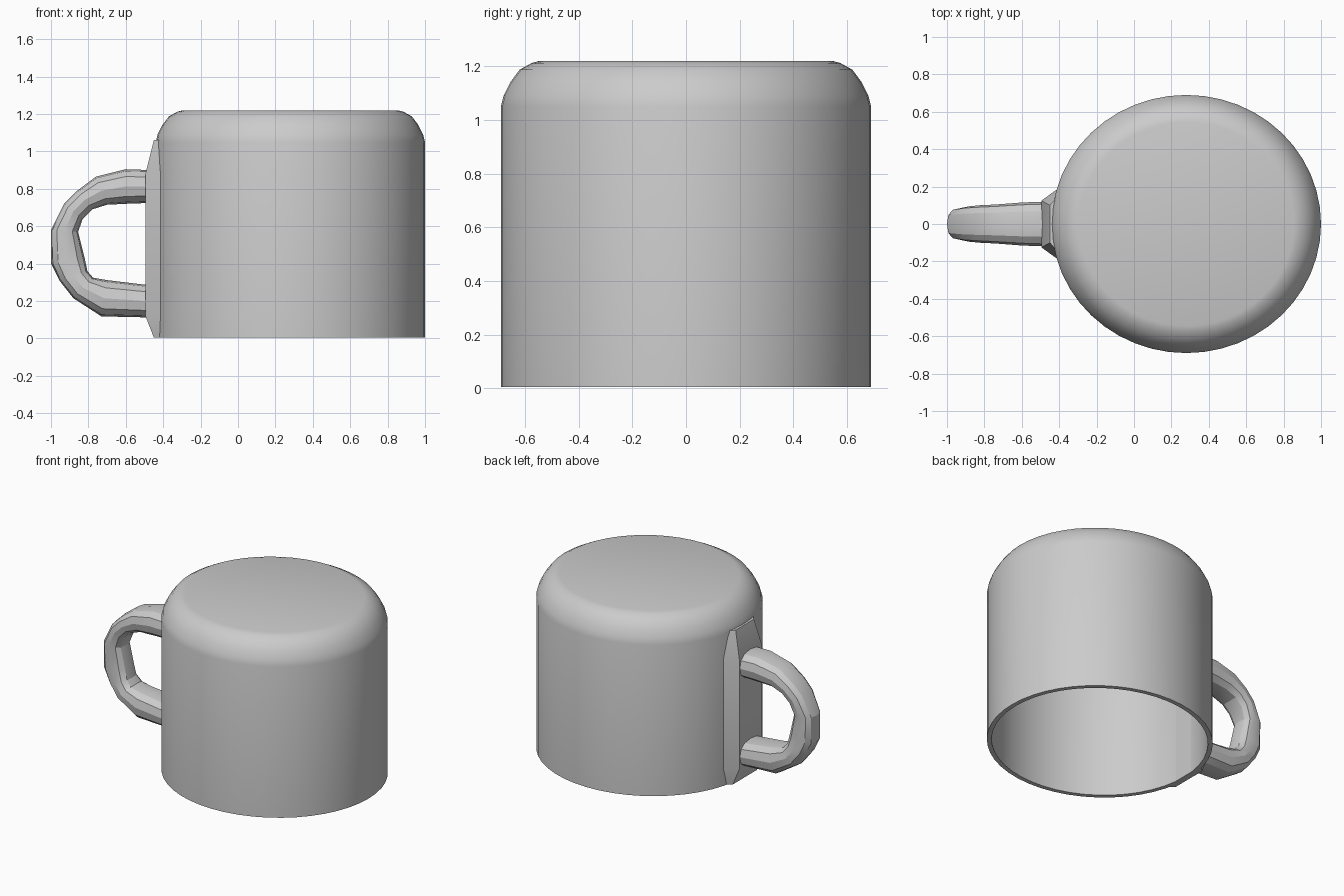
import bpy, bmesh
from math import cos, sin, pi, radians
from mathutils import Vector

if "Cube" in bpy.data.objects:
    bpy.data.objects.remove(bpy.data.objects["Cube"])

CX, RX, RY = 0.28, 0.72, 0.69
SIDES = 48


def finish(name, bm):
    bmesh.ops.recalc_face_normals(bm, faces=bm.faces)
    mesh = bpy.data.meshes.new(name)
    bm.to_mesh(mesh)
    bm.free()
    obj = bpy.data.objects.new(name, mesh)
    bpy.context.collection.objects.link(obj)
    bpy.ops.object.select_all(action='DESELECT')
    obj.select_set(True)
    bpy.context.view_layer.objects.active = obj
    bpy.ops.object.shade_smooth_by_angle(angle=radians(25))
    return obj


def loft(name, rings):
    """Skin a list of equal-length point rings and cap both ends."""
    bm = bmesh.new()
    loops = [[bm.verts.new(p) for p in ring] for ring in rings]
    n = len(loops[0])
    for a, b in zip(loops, loops[1:]):
        for i in range(n):
            j = (i + 1) % n
            bm.faces.new((a[i], a[j], b[j], b[i]))
    bm.faces.new(loops[0])
    bm.faces.new(loops[-1])
    return finish(name, bm)


def body_ring(inset, z):
    return [(CX + (RX - inset) * cos(2 * pi * i / SIDES),
             (RY - inset) * sin(2 * pi * i / SIDES), z) for i in range(SIDES)]


# Upturned cup: outer skin from the closed top down to the rim, then the inside
profile = [(0.145, 1.22), (0.115, 1.212), (0.07, 1.187), (0.035, 1.14),
           (0.01, 1.09), (0, 1.05), (0, 0.005), (0.03, 0.005), (0.03, 1.04),
           (0.05, 1.11), (0.09, 1.155), (0.15, 1.18)]
loft("cup_body", [body_ring(r, z) for r, z in profile])

# Raised mounting strip between cup and handle: (z, outer x, outer half width, inner half width)
strip = [(0.005, -0.45, 0.13, 0.17), (0.12, -0.495, 0.125, 0.19),
         (0.88, -0.495, 0.125, 0.19), (1.06, -0.45, 0.10, 0.15)]
loft("handle_mount", [[(x, -w, z), (x, w, z), (-0.405, v, z), (-0.405, -v, z)]
                      for z, x, w, v in strip])

# Handle: each section spans an outer and an inner point, with a half width in y
sections = [((-0.46, 0.90), (-0.46, 0.725), 0.12),
            ((-0.60, 0.905), (-0.60, 0.72), 0.115),
            ((-0.76, 0.865), (-0.70, 0.715), 0.105),
            ((-0.86, 0.79), (-0.78, 0.69), 0.10),
            ((-0.93, 0.72), (-0.83, 0.64), 0.095),
            ((-1.00, 0.58), (-0.855, 0.57), 0.085),
            ((-1.00, 0.40), (-0.82, 0.43), 0.085),
            ((-0.955, 0.31), (-0.805, 0.36), 0.09),
            ((-0.88, 0.215), (-0.775, 0.325), 0.10),
            ((-0.73, 0.118), (-0.70, 0.312), 0.105),
            ((-0.46, 0.112), (-0.46, 0.283), 0.12)]
rings = []
for (ox, oz), (ix, iz), w in sections:
    mid = Vector(((ox + ix) / 2, 0, (oz + iz) / 2))
    half = Vector(((ox - ix) / 2, 0, (oz - iz) / 2))
    ring = []
    for k in range(12):
        c, s = cos(2 * pi * k / 12), sin(2 * pi * k / 12)
        # slightly squared oval
        c, s = [(abs(t) ** 0.8) * (1 if t >= 0 else -1) for t in (c, s)]
        ring.append(mid + half * c + Vector((0, w * s, 0)))
    rings.append(ring)
loft("handle", rings)
